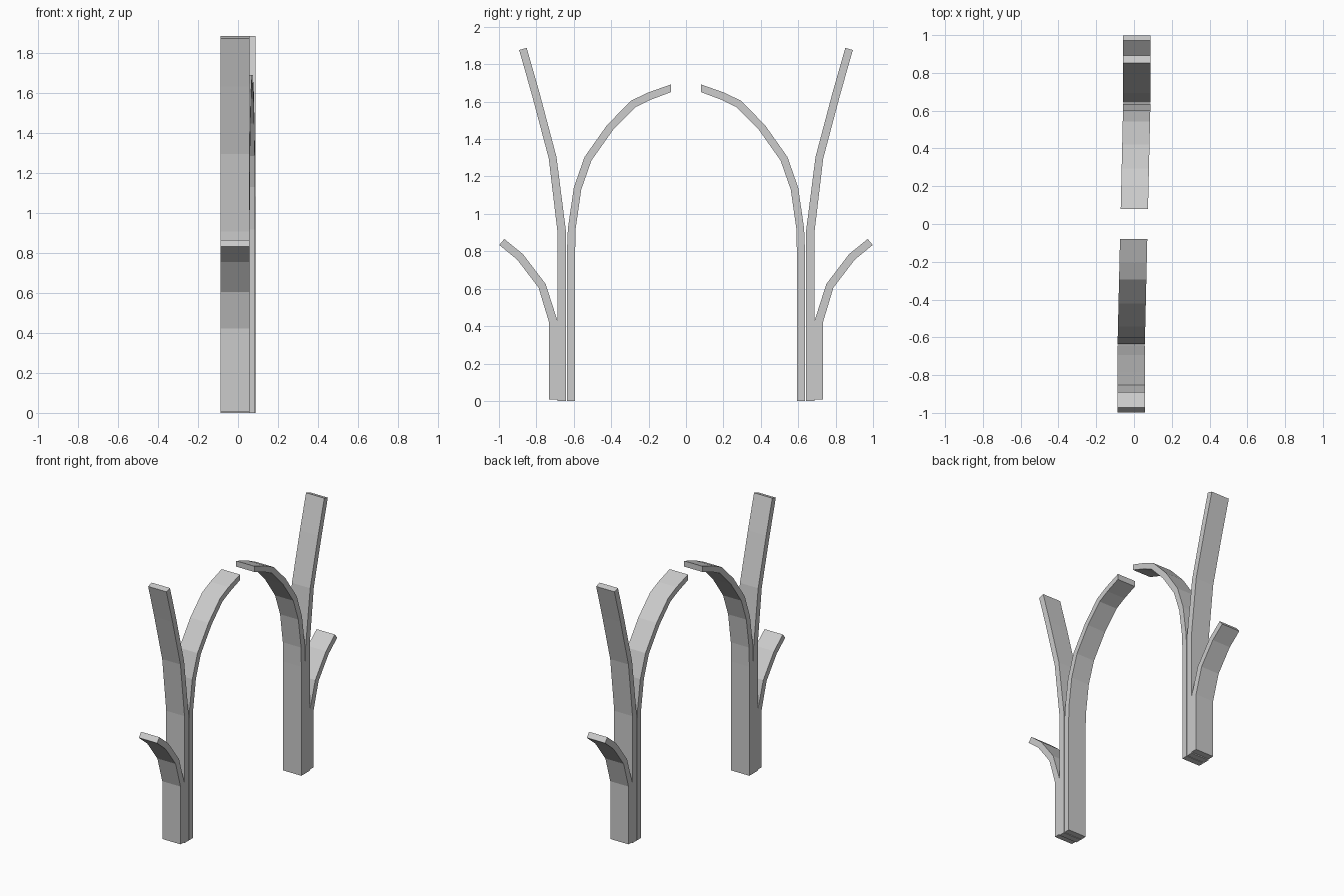
import bpy, bmesh
from mathutils import Vector, Matrix

if "Cube" in bpy.data.objects:
    bpy.data.objects.remove(bpy.data.objects["Cube"])

DEPTH = 0.1445     # strip depth along x
SHIFT = 0.0143     # each trunk sits slightly off the x axis
BASE_Y = 0.615


def make_strip(name, path, thick, sheared, turn, upright_tip=False):
    """Bent plank: mitred offset of a (y, z) path, extruded along x."""
    pts = [Vector(p) for p in path]
    n = len(pts)
    bm = bmesh.new()
    rings = []
    for i, p in enumerate(pts):
        d1 = (p - pts[i - 1]).normalized() if i > 0 else None
        d2 = (pts[i + 1] - p).normalized() if i < n - 1 else None
        d1, d2 = d1 or d2, d2 or d1
        t = (d1 + d2).normalized()
        normal = Vector((-t.y, t.x))
        half = thick / 2 / max(t.dot(d1), 0.5)
        if upright_tip and i == n - 1:
            normal = Vector((0, -1))
        if i < 2:
            half *= 1.08   # trunk end is a little thicker
        ring = []
        for side, sx in ((1, -1), (1, 1), (-1, 1), (-1, -1)):
            q = p + normal * half * side
            x = SHIFT * q.x / BASE_Y if sheared else SHIFT
            ring.append(bm.verts.new((x + sx * DEPTH / 2, q.x, q.y)))
        rings.append(ring)
    for a, b in zip(rings, rings[1:]):
        for k in range(4):
            m = (k + 1) % 4
            bm.faces.new((a[k], a[m], b[m], b[k]))
    bm.faces.new(rings[0])
    bm.faces.new(rings[-1])
    if turn:
        bm.transform(Matrix.Diagonal((-1, -1, 1, 1)))
    bmesh.ops.recalc_face_normals(bm, faces=bm.faces)
    mesh = bpy.data.meshes.new(name)
    bm.to_mesh(mesh)
    bm.free()
    bpy.context.collection.objects.link(bpy.data.objects.new(name, mesh))


# Centre lines (y, z) of the three strips in one trunk
arch = [(0.615, 0), (0.615, 0.78), (0.611, 0.92), (0.58, 1.135), (0.524, 1.295),
        (0.406, 1.462), (0.282, 1.588), (0.195, 1.63), (0.079, 1.672)]
tall = [(0.665, 0), (0.665, 0.91), (0.713, 1.30), (0.803, 1.64), (0.872, 1.882)]
short = [(0.710, 0.008), (0.710, 0.425), (0.769, 0.615), (0.887, 0.77), (0.985, 0.85)]

# Two trunks, the second turned half round the z axis
for side, turn in (("back", False), ("front", True)):
    make_strip(side + "_arch_branch", arch, 0.041, True, turn, True)
    make_strip(side + "_tall_branch", tall, 0.042, False, turn)
    make_strip(side + "_short_branch", short, 0.042, False, turn)
